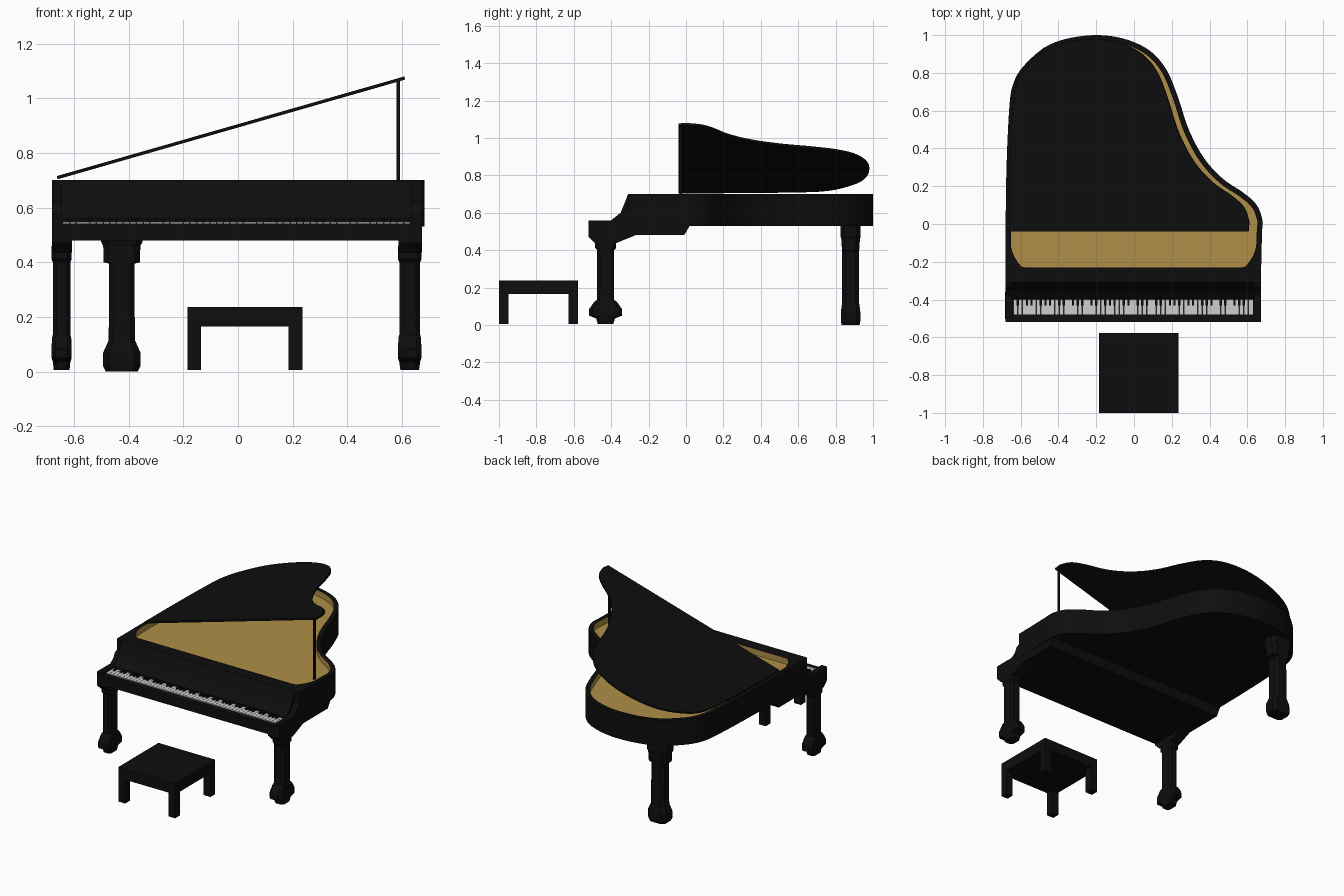
import bpy, bmesh, math
from mathutils import Vector, Matrix

cube = bpy.data.objects.get("Cube")
if cube:
    bpy.data.objects.remove(cube, do_unlink=True)


def material(name, color):
    m = bpy.data.materials.new(name)
    m.use_nodes = True
    m.diffuse_color = (*color, 1)
    m.node_tree.nodes["Principled BSDF"].inputs["Base Color"].default_value = (*color, 1)
    return m


BLACK = material("black lacquer", (0.0042, 0.0042, 0.0042))
GOLD = material("gold soundboard", (0.43, 0.275, 0.065))
IVORY = material("ivory", (0.62, 0.62, 0.62))


def finish(name, bm, mats, smooth=False):
    bmesh.ops.recalc_face_normals(bm, faces=bm.faces)
    mesh = bpy.data.meshes.new(name)
    bm.to_mesh(mesh)
    bm.free()
    for m in mats:
        mesh.materials.append(m)
    ob = bpy.data.objects.new(name, mesh)
    bpy.context.collection.objects.link(ob)
    if smooth:
        bpy.ops.object.select_all(action='DESELECT')
        ob.select_set(True)
        bpy.context.view_layer.objects.active = ob
        bpy.ops.object.shade_smooth_by_angle(angle=math.radians(30))
    return ob


def add_box(bm, x0, x1, y0, y1, z0, z1):
    mid = Vector((x0 + x1, y0 + y1, z0 + z1)) / 2
    mat = Matrix.Translation(mid) @ Matrix.Diagonal((x1 - x0, y1 - y0, z1 - z0, 1))
    bmesh.ops.create_cube(bm, size=1, matrix=mat)


def loft(bm, loops, caps=True):
    """Bridge closed loops of points; returns the list of side-face groups."""
    rings = [[bm.verts.new(p) for p in loop] for loop in loops]
    groups = []
    for a, b in zip(rings, rings[1:]):
        n = len(a)
        groups.append([bm.faces.new((a[i], a[(i + 1) % n], b[(i + 1) % n], b[i]))
                       for i in range(n)])
    if caps:
        groups.append([bm.faces.new(rings[0]), bm.faces.new(rings[-1])])
    return groups


def side_profile(name, x0, x1, profile):
    bm = bmesh.new()
    loft(bm, [[(x, y, z) for y, z in profile] for x in (x0, x1)])
    return finish(name, bm, [BLACK])


def smooth_path(ctrl, steps=5):
    pts = [Vector(p) for p in ctrl]
    pts = [pts[0] * 2 - pts[1]] + pts + [pts[-1] * 2 - pts[-2]]
    out = []
    for a, b, c, d in zip(pts, pts[1:], pts[2:], pts[3:]):
        for s in range(steps):
            t = s / steps
            out.append(b + (c - a) * t / 2 + (a * 2 - b * 5 + c * 4 - d) * t * t / 2
                       + (b * 3 - a - c * 3 + d) * t ** 3 / 2)
    return out + [pts[-2]]


def inset(path, d):
    out = []
    for i, p in enumerate(path):
        t = (path[min(i + 1, len(path) - 1)] - path[max(i - 1, 0)]).normalized()
        out.append(p + Vector((t.y, -t.x)) * d)
    return out


def flat(path, z):
    return [(p.x, p.y, z) for p in path]


# Plan outline, from the front of the left-hand straight side round the tail
outline = smooth_path([
    (-.68, -.31), (-.68, -.2), (-.68, -.04), (-.675, .3), (-.66, .62), (-.64, .74),
    (-.59, .83), (-.48, .93), (-.36, .98), (-.2, 1), (-.05, .98), (.08, .92),
    (.17, .82), (.23, .68), (.29, .5), (.37, .35), (.47, .24), (.58, .165),
    (.65, .1), (.68, .02), (.678, -.04), (.674, -.2), (.672, -.31)])

# Case: outer rim, top edge, gold inner wall and soundboard
well = []
for p in inset(outline, 0.028):
    pull = 3.5 * max(0, -0.1 - p.y) ** 2
    well.append(Vector((p.x - math.copysign(pull, p.x), max(p.y, -0.23))))
bm = bmesh.new()
groups = loft(bm, [flat(outline, .53), flat(outline, .70), flat(well, .70), flat(well, .66)])
for f in groups[2] + groups[3][1:]:
    f.material_index = 1
finish("case", bm, [BLACK, GOLD], True)

# Keybed with sloping fallboard, and the cheeks at each end
step = [(.02, .53), (-.01, .48), (-.52, .48)]
side_profile("keybed", -.645, .635, step + [
    (-.52, .542), (-.48, .542), (-.48, .536), (-.40, .536), (-.40, .56),
    (-.35, .60), (-.325, .66), (-.31, .70), (-.305, .70), (-.305, .53)])
for side, x0, x1 in (("right", -.68, -.64), ("left", .63, .672)):
    side_profile(side + "_cheek", x0, x1, step + [
        (-.52, .56), (-.38, .56), (-.35, .58), (-.33, .615), (-.31, .625),
        (-.305, .625), (-.305, .53)])

# Keys
key_left, key_right, count = -.64, .63, 52
pitch = (key_right - key_left) / count
bm = bmesh.new()
for i in range(count):
    x = key_left + i * pitch
    add_box(bm, x + .0008, x + pitch - .0008, -.48, -.40, .53, .548)
finish("white_keys", bm, [IVORY])
bm = bmesh.new()
for i in range(1, count):
    if i % 7 in (1, 3, 4, 6, 0):
        x = key_left + i * pitch
        add_box(bm, x - .006, x + .006, -.432, -.395, .54, .558)
finish("black_keys", bm, [BLACK])

# Lid, hinged on the straight side
edge = [p for p in inset(outline, 0.02) if p.y > -.0405]
bm = bmesh.new()
loft(bm, [flat(edge, .703), flat(edge, .715)])
hinge = Vector((-.662, 0, .705))
bmesh.ops.rotate(bm, verts=bm.verts, cent=hinge,
                 matrix=Matrix.Rotation(-math.radians(16), 3, 'Y'))
finish("lid", bm, [BLACK], True)

# Lid prop
bm = bmesh.new()
add_box(bm, .579, .592, -.035, -.022, .66, 1.066)
finish("lid_prop", bm, [BLACK])


# Legs: stacked sections of (height, half width along, half width across)
def leg(name, x, y, sections, along_x):
    loops = []
    for z, a, b in sections:
        hx, hy = (a, b) if along_x else (b, a)
        c = min(hx, hy) * 0.4
        quarter = [(hx, hy - c), (hx - c, hy)]
        ring = quarter + [(-u, v) for u, v in reversed(quarter)]
        ring += [(-u, -v) for u, v in ring]
        loops.append([(x + u, y + v, z) for u, v in ring])
    bm = bmesh.new()
    loft(bm, loops)
    finish(name, bm, [BLACK])


bracket = [(-.52, .485), (-.52, .47), (-.485, .435), (-.38, .435), (-.27, .48), (-.27, .485)]
for side, x, w in (("right", -.645, .032), ("left", .628, .038)):
    leg("front_%s_leg" % side, x, -.43, [
        (.006, .042, w * .9), (.035, .05, w), (.05, .088, w + .005), (.085, .088, w + .005),
        (.125, .06, w + .003), (.135, .045, w), (.40, .045, w), (.412, .056, w + .005),
        (.46, .056, w + .005)], False)
    side_profile("front_%s_bracket" % side, x - w - .003, x + w + .006, bracket)
leg("back_leg", -.425, .88, [
    (0, .058, .048), (.02, .068, .052), (.07, .068, .052), (.115, .048, .046),
    (.395, .046, .045), (.40, .066, .046), (.46, .068, .05), (.475, .076, .054),
    (.535, .076, .054)], True)

# Bench: seat and four corner legs
bm = bmesh.new()
add_box(bm, -.185, .235, -1, -.577, .165, .237)
finish("bench_seat", bm, [BLACK])
bm = bmesh.new()
for x in (-.185, .185):
    for y in (-1, -.627):
        add_box(bm, x, x + .05, y, y + .05, .006, .17)
finish("bench_legs", bm, [BLACK])
